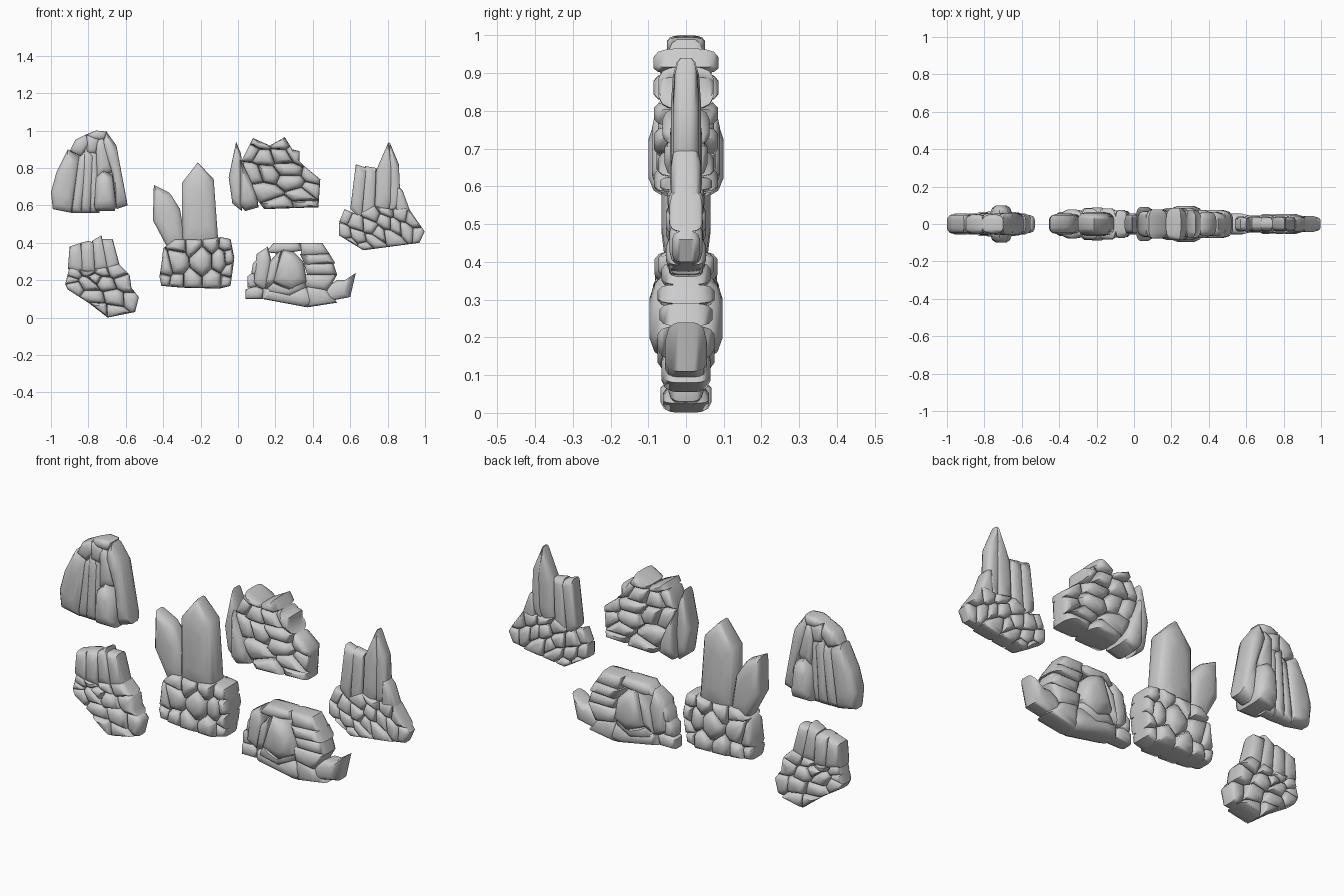
import bpy, bmesh, math, random
from mathutils import Vector, Matrix

if "Cube" in bpy.data.objects:
    bpy.data.objects.remove(bpy.data.objects["Cube"])

random.seed(4)
RINGS = ((1.0, 0.38), (0.95, 0.62), (0.8, 0.86), (0.45, 1.0))   # outline scale, depth scale


def centroid(p):
    a = cx = cz = 0
    for i in range(len(p)):
        u, v = p[i - 1], p[i]
        c = u.cross(v)
        a += c
        cx += (u.x + v.x) * c
        cz += (u.y + v.y) * c
    return Vector((cx, cz)) / (3 * a)


def stone(bm, pts, depth):
    """Pillow-shaped stone, the same at front and back, from a front outline (hundredths)."""
    p = [Vector(q) / 100 for q in pts]
    if sum(p[i - 1].cross(p[i]) for i in range(len(p))) < 0:
        p.reverse()
    c = centroid(p)
    levels = [(s, -d) for s, d in reversed(RINGS)] + [(s, d) for s, d in RINGS]
    rings = []
    for s, d in levels:
        rings.append([bm.verts.new((c.x + (q.x - c.x) * s, d * depth / 100,
                                    c.y + (q.y - c.y) * s)) for q in p])
    n = len(p)
    for a, b in zip(rings, rings[1:]):
        for i in range(n):
            j = (i + 1) % n
            bm.faces.new((a[i], a[j], b[j], b[i]))
    bm.faces.new(rings[0][::-1])
    bm.faces.new(rings[-1])


def clip(poly, mid, nrm):
    """Keep the part of a polygon behind a line."""
    out = []
    for i in range(len(poly)):
        a, b = poly[i - 1], poly[i]
        da, db = (a - mid).dot(nrm), (b - mid).dot(nrm)
        if (da <= 0) != (db <= 0):
            out.append(a.lerp(b, da / (da - db)))
        if db <= 0:
            out.append(b)
    return out


def rubble(bm, outline, seeds, depth, angle, stretch):
    """Fill an outline with packed stones, one per seed, stretched along an angle."""
    m = Matrix.Diagonal((1 / stretch, 1)) @ Matrix.Rotation(-math.radians(angle), 2)
    back = m.inverted()
    edge = [m @ Vector(q) for q in outline]
    seeds = [m @ Vector(s) for s in seeds]
    xs = [q[0] for q in outline]
    mid, half = (min(xs) + max(xs)) / 2, (max(xs) - min(xs)) / 2
    for s in seeds:
        poly = list(edge)
        for t in seeds:
            if t is not s and poly:
                poly = clip(poly, (s + t) / 2, t - s)
        poly = [back @ q for q in poly]
        poly = [q for i, q in enumerate(poly) if (q - poly[i - 1]).length > 0.3]
        if len(poly) > 2:
            r = abs((back @ s).x - mid) / half       # thinner towards the ends
            stone(bm, poly, depth * (1 - 0.35 * r * r) * random.uniform(0.88, 1.05))


def cluster(name, stones, *masses):
    bm = bmesh.new()
    for depth, pts in stones:
        stone(bm, pts, depth)
    for m in masses:
        rubble(bm, *m)
    bmesh.ops.recalc_face_normals(bm, faces=bm.faces)
    me = bpy.data.meshes.new(name)
    bm.to_mesh(me)
    bm.free()
    for f in me.polygons:
        f.use_smooth = True
    me.set_sharp_from_angle(angle=math.radians(55))
    bpy.context.collection.objects.link(bpy.data.objects.new(name, me))


# Tapered mound of upright slabs, upper left
cluster("slab_mound", [
    (5.5, [(-100, 67), (-97, 78), (-91, 90), (-85, 86), (-89, 56), (-99, 58)]),
    (5, [(-85, 87), (-80, 90), (-84, 56), (-89, 56)]),
    (5.5, [(-82, 92), (-77, 89), (-79, 56), (-84, 56)]),
    (5, [(-79, 93), (-75, 90), (-74, 56), (-79, 56)]),
    (10, [(-77, 60), (-76, 75), (-72, 79), (-67, 76), (-65, 60), (-66, 57), (-76, 57)]),
    (6, [(-76, 95), (-72, 97), (-67, 78), (-72, 75), (-76, 74)]),
    (6, [(-70, 99), (-65, 92), (-59, 60), (-65, 58), (-67, 76), (-73, 95)]),
    (5, [(-81, 98), (-76, 100), (-70, 99.5), (-71, 95), (-78, 95)]),
    (5, [(-90, 89), (-87, 95), (-81, 98), (-79, 93), (-84, 86)]),
    (5.5, [(-81, 98), (-74, 96), (-76, 87), (-81, 88)]),
    (3, [(-86, 86), (-81, 97), (-70, 98), (-64, 80), (-64, 59), (-84, 58)])])

# Two tall crystals on a rocky foot
cluster("tall_crystals", [
    (6.5, [(-30, 40), (-30, 72), (-21.5, 83), (-13, 74), (-10.5, 40), (-21, 36)]),
    (5.5, [(-45.5, 52), (-45, 71), (-37, 67), (-31, 58), (-28, 38), (-37, 36)]),
    (4.5, [(-45, 71), (-36, 66), (-31, 58), (-28, 40), (-33, 42), (-38, 62)])],
    ([(-40, 37), (-41, 28), (-42, 22), (-41, 17), (-30, 16), (-10, 15.5), (-4, 17),
      (-3, 24), (-2, 32), (-4, 42), (-9, 43), (-20, 42), (-34, 42)],
     [(-40, 19), (-33, 30), (-19, 31), (-32, 41), (-24, 41), (-14, 41), (-6, 40), (-5, 32),
      (-4, 25), (-5, 18), (-13, 18), (-25, 17), (-9, 31), (-33, 17), (-39, 27)], 9.3, 90, 1.4))

# Leaning rock heap, upper middle
cluster("rock_heap", [
    (5.5, [(-1, 94), (-5, 75), (-3, 61), (2, 57), (4, 70), (1.5, 88)]),
    (9, [(1, 85), (1, 60), (4, 57), (11, 59), (10, 66), (6, 76)])],
    ([(2, 84), (8, 96), (17, 92), (25, 96.5), (29, 90), (33, 89), (33, 83), (44, 74),
      (43, 59), (14, 58), (8, 66)],
     [(6, 89), (12, 94), (21, 94), (23, 86), (32, 87), (14, 86), (8, 77), (26, 79), (28, 73),
      (42, 75), (41, 68), (35, 65), (22, 60), (15, 67), (16, 77), (37, 60)], 8.5, -15, 1.6))

# Thin crystals over small rubble, right
cluster("thin_crystals", [
    (4, [(80.5, 94), (74, 79), (73, 58), (78, 54), (82, 60), (83, 80)]),
    (3.5, [(81, 94), (86, 82), (87, 60), (81, 55), (80, 75)]),
    (4.2, [(63, 82), (60, 58), (66, 52), (69, 80)]),
    (4, [(68, 81), (66, 53), (73, 53), (74, 80)]),
    (4, [(85, 71), (88, 68), (92, 57), (84, 53)])],
    ([(54, 51), (57, 58), (64, 55), (72, 60), (82, 58), (91, 59), (99.8, 46), (97, 40),
      (67, 36), (54, 44)],
     [(57, 55), (57, 45), (63, 51), (64, 43), (71, 56), (71, 48), (73, 41), (79, 51),
      (82, 43), (87, 55), (90, 47), (97, 44), (79, 58), (68, 37), (75, 45), (93, 52),
      (60, 40), (84, 49)], 5.2, -40, 1.6))

# Wide boulder ringed by layered slabs, lower middle
cluster("wide_boulder", [
    (9.7, [(18, 19), (24, 37), (30, 35), (35, 30), (37, 19), (29, 14)]),
    (6, [(8, 18), (10, 34), (16, 38), (18, 30), (15, 14)]),
    (7.5, [(14, 15), (17, 30), (24, 38), (20, 18)]),
    (6, [(15, 35), (19, 40), (33, 40), (35, 36), (23, 34)]),
    (6.5, [(33, 40), (45, 40), (49, 34), (34, 33)]),
    (7.5, [(33, 34), (49, 34), (52, 29), (36, 28)]),
    (7, [(35, 29), (51, 29), (53, 23), (37, 23)]),
    (7.5, [(35, 23), (53, 23), (48, 14), (36, 16)])])
cluster("boulder_rim", [
    (6.5, [(13, 16), (29, 14.5), (37, 17), (42, 8), (37, 5.5), (13, 10)]),
    (7.5, [(18, 19), (29, 15), (37, 20), (37, 16), (28, 11), (15, 14)]),
    (6.5, [(36, 18), (47, 16), (53, 8), (37, 5.5)]),
    (5.5, [(44, 8), (46, 16), (53, 20), (57, 20), (63, 24), (60, 11)]),
    (4.5, [(4, 10), (4, 15), (9, 17), (14, 15), (13, 10)]),
    (4.5, [(5, 16), (5, 22), (9, 25), (10, 16)]),
    (4.5, [(7, 23), (8, 29), (12, 33), (11, 22)])])

# Short columns on a sloping heap, lower left
cluster("column_heap", [
    (5.5, [(-91, 26), (-90, 38), (-84, 40), (-82, 23)]),
    (6, [(-84, 24), (-84, 40), (-80, 41), (-77, 40), (-76, 23)]),
    (5.5, [(-77, 25), (-78, 41), (-73, 44), (-69, 25)]),
    (5, [(-73, 42), (-67, 42), (-63, 27), (-70, 23)])],
    ([(-92.5, 18), (-90, 27), (-80, 25), (-64, 29), (-58, 23), (-57, 16), (-53, 11), (-55, 3),
      (-70, 0), (-80, 8), (-91, 15)],
     [(-89, 24), (-88, 17), (-80, 25), (-80, 18), (-74, 25), (-72, 19), (-65, 25),
      (-60, 19), (-77, 11), (-66, 10), (-56, 8), (-65, 3), (-75, 5), (-90, 20), (-76, 21)],
     6.8, -25, 1.5))
